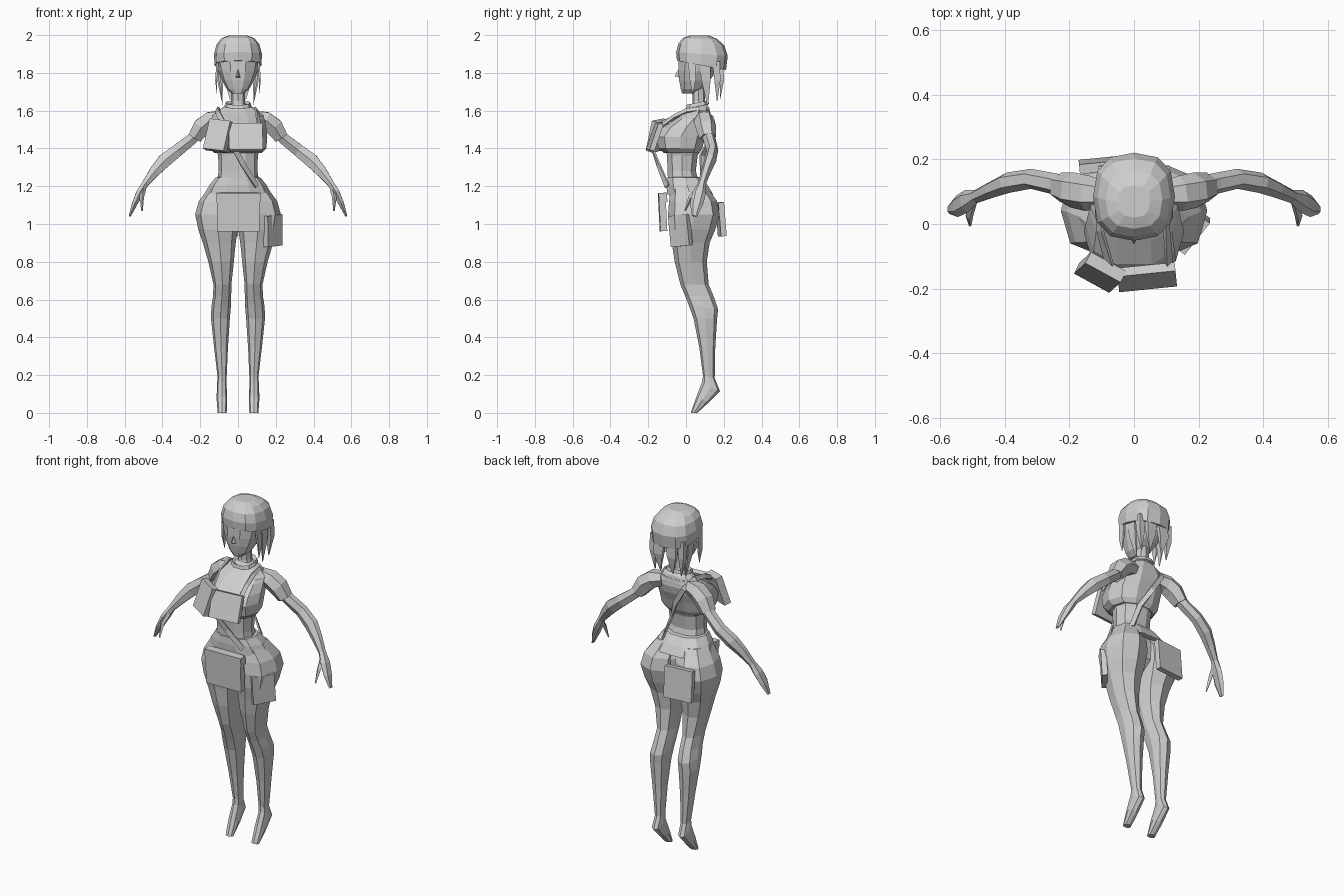
import bpy, bmesh, math
from mathutils import Vector, Matrix, Euler

grey = bpy.data.materials.new("plain_grey")
grey.diffuse_color = (0.62, 0.62, 0.62, 1)


def finish(name, bm):
    bmesh.ops.recalc_face_normals(bm, faces=bm.faces)
    me = bpy.data.meshes.new(name)
    bm.to_mesh(me)
    bm.free()
    me.materials.append(grey)
    ob = bpy.data.objects.new(name, me)
    bpy.context.collection.objects.link(ob)
    return ob


def loft(name, rings, closed_ends=True):
    bm = bmesh.new()
    vs = [[bm.verts.new(p) for p in r] for r in rings]
    n = len(vs[0])
    for a, b in zip(vs, vs[1:]):
        for i in range(n):
            j = (i + 1) % n
            bm.faces.new((a[i], a[j], b[j], b[i]))
    if closed_ends:
        bm.faces.new(vs[0])
        bm.faces.new(vs[-1])
    return finish(name, bm)


def ring(zf, zb, x0, x1, y0, y1, n=8, power=0.85):
    """Level cross-section from its extents; zf / zb are front and back heights."""
    pts = []
    for i in range(n):
        a = 2 * math.pi * i / n
        c, s = math.cos(a), math.sin(a)
        c = math.copysign(abs(c) ** power, c)
        s = math.copysign(abs(s) ** power, s)
        pts.append(Vector(((x0 + x1) / 2 + c * (x1 - x0) / 2,
                           (y0 + y1) / 2 + s * (y1 - y0) / 2,
                           (zf + zb) / 2 + s * (zb - zf) / 2)))
    return pts


def body(name, rows, n=10, power=0.85):
    """Symmetric loft from rows of z, half width, front y, back y."""
    return loft(name, [ring(z, z, -w, w, f, b, n, power) for z, w, f, b in rows])


def tube(name, rows, n=6):
    """Limb along a path: x, y, z, radius across (y-ish), radius in the x-z plane."""
    pts = [Vector(r[:3]) for r in rows]
    rings = []
    for i, p in enumerate(pts):
        t = (pts[min(i + 1, len(pts) - 1)] - pts[max(i - 1, 0)]).normalized()
        up = t.cross(Vector((0, 1, 0))).normalized()
        side = t.cross(up).normalized()
        rings.append([p + side * math.cos(k * 2 * math.pi / n) * rows[i][3]
                      + up * math.sin(k * 2 * math.pi / n) * rows[i][4] for k in range(n)])
    return loft(name, rings)


def box(name, loc, size, rot, bevel=0.006):
    bm = bmesh.new()
    m = Matrix.LocRotScale(Vector(loc), Euler(rot), Vector(size))
    bmesh.ops.create_cube(bm, size=1, matrix=m)
    return finish(name, bm)


def strap(name, pts, width, thick=0.01):
    """Flat band lying around the body axis."""
    pts = [Vector(p) for p in pts]
    rings = []
    for i, p in enumerate(pts):
        t = (pts[min(i + 1, len(pts) - 1)] - pts[max(i - 1, 0)]).normalized()
        out = Vector((p.x, p.y - 0.03, 0.06)).normalized()
        s = t.cross(out).normalized() * width / 2
        o = s.cross(t).normalized() * thick / 2
        rings.append([p + s + o, p + s - o, p - s - o, p - s + o])
    return loft(name, rings)


def mirrored(name, rows, flip):
    return [(-r[0],) + tuple(r[1:]) if flip else r for r in rows]


# legs with tiptoe feet: front z, back z, inner x, outer x, front y, back y
LEG = [(0.0, 0.0, 0.06, 0.108, 0.025, 0.06), (0.085, 0.055, 0.057, 0.113, 0.055, 0.12),
       (0.165, 0.115, 0.06, 0.112, 0.085, 0.18), (0.195, 0.185, 0.06, 0.108, 0.09, 0.152),
       (0.35, 0.35, 0.053, 0.127, 0.07, 0.155), (0.5, 0.5, 0.043, 0.143, 0.04, 0.165),
       (0.57, 0.55, 0.038, 0.141, 0.015, 0.17), (0.62, 0.62, 0.036, 0.132, -0.005, 0.145),
       (0.68, 0.68, 0.035, 0.13, -0.03, 0.12), (0.8, 0.8, 0.022, 0.157, -0.06, 0.11),
       (0.9, 0.9, 0.012, 0.186, -0.075, 0.125), (0.97, 0.97, 0.002, 0.21, -0.09, 0.155),
       (1.05, 1.05, -0.005, 0.227, -0.095, 0.178), (1.12, 1.12, -0.005, 0.208, -0.09, 0.165),
       (1.2, 1.2, -0.005, 0.15, -0.08, 0.11)]
# arms: short sleeve, bare arm and hand, thumb
SLEEVE = [(0.08, 0.09, 1.565, 0.04, 0.04), (0.145, 0.095, 1.55, 0.055, 0.052),
          (0.19, 0.105, 1.515, 0.055, 0.055), (0.228, 0.115, 1.458, 0.045, 0.042)]
ARM = [(0.19, 0.11, 1.5, 0.035, 0.035), (0.25, 0.125, 1.445, 0.033, 0.034),
       (0.32, 0.14, 1.39, 0.031, 0.038), (0.39, 0.128, 1.335, 0.032, 0.042),
       (0.44, 0.107, 1.28, 0.026, 0.033), (0.49, 0.085, 1.215, 0.021, 0.02),
       (0.52, 0.07, 1.165, 0.036, 0.022), (0.548, 0.055, 1.105, 0.034, 0.016),
       (0.573, 0.045, 1.042, 0.014, 0.006)]
THUMB = [(0.5, 0.065, 1.185, 0.014, 0.014), (0.51, 0.025, 1.14, 0.013, 0.012),
         (0.508, -0.005, 1.07, 0.004, 0.004)]
for flip, side in ((True, "left"), (False, "right")):
    loft(side + "_leg", [ring(a, b, *((-x1, -x0) if flip else (x0, x1)), f, k)
                         for a, b, x0, x1, f, k in LEG])
    for part, rows in (("sleeve", SLEEVE), ("arm", ARM), ("thumb", THUMB)):
        tube(side + "_" + part, mirrored(part, rows, flip), 4 if part == "thumb" else 6)

# hips and waistband
body("pelvis", [(0.97, 0.05, -0.06, 0.06), (1.03, 0.16, -0.085, 0.12),
                (1.12, 0.175, -0.09, 0.125), (1.21, 0.14, -0.095, 0.1)])
body("waistband", [(1.155, 0.178, -0.105, 0.15), (1.205, 0.152, -0.108, 0.12),
                   (1.245, 0.12, -0.105, 0.085), (1.25, 0.1, -0.09, 0.06)])
# torso, chest and neck
body("torso", [(1.2, 0.115, -0.1, 0.08), (1.28, 0.103, -0.1, 0.055), (1.36, 0.105, -0.105, 0.065),
               (1.44, 0.125, -0.11, 0.1), (1.52, 0.14, -0.09, 0.13), (1.575, 0.135, -0.02, 0.135),
               (1.615, 0.085, 0.02, 0.125), (1.635, 0.045, 0.035, 0.11)])
body("shirt", [(1.375, 0.125, -0.12, 0.075), (1.4, 0.15, -0.15, 0.09), (1.46, 0.155, -0.165, 0.11),
               (1.51, 0.15, -0.13, 0.13), (1.555, 0.14, -0.06, 0.138), (1.6, 0.11, 0.01, 0.13)])
body("neck", [(1.6, 0.045, 0.03, 0.11), (1.65, 0.036, 0.035, 0.1), (1.74, 0.036, 0.03, 0.1)], 8)
loft("collar", [ring(1.61, 1.635, -0.072, 0.072, -0.005, 0.125, 10),
                ring(1.63, 1.655, -0.066, 0.066, 0.0, 0.12, 10),
                ring(1.615, 1.64, -0.05, 0.05, 0.02, 0.105, 10)], False)

# head, nose and cap
body("head", [(1.69, 0.03, -0.022, 0.04), (1.715, 0.06, -0.03, 0.085), (1.76, 0.085, -0.04, 0.13),
              (1.81, 0.104, -0.045, 0.165), (1.87, 0.116, -0.045, 0.19)], 10)
loft("nose", [[Vector((-0.014, -0.035, 1.775)), Vector((0.014, -0.035, 1.775)),
               Vector((0, -0.035, 1.83))],
              [Vector((-0.003, -0.06, 1.782)), Vector((0.003, -0.06, 1.782)),
               Vector((0, -0.056, 1.79))]])
loft("cap", [ring(zf, zb, -w, w, f, b, 12, 0.78) for zf, zb, w, f, b in
             [(1.862, 1.82, 0.112, -0.035, 0.19), (1.865, 1.815, 0.124, -0.048, 0.212),
              (1.91, 1.89, 0.127, -0.052, 0.221), (1.957, 1.945, 0.113, -0.04, 0.203),
              (1.985, 1.98, 0.088, -0.015, 0.165), (1.998, 1.998, 0.05, 0.02, 0.12)]])

# hair locks: root x, y, width along x, width along y, tip x, tip y, tip z
LOCKS = [(0.108, 0.03, 0.012, 0.04, 0.112, 0.035, 1.69), (0.1, 0.1, 0.016, 0.06, 0.08, 0.115, 1.63),
         (0.09, 0.16, 0.04, 0.04, 0.085, 0.165, 1.65), (0.035, 0.185, 0.07, 0.025, 0.04, 0.18, 1.66)]
for i, (x, y, wx, wy, tx, ty, tz) in enumerate(LOCKS):
    for s in (-1, 1):
        def level(cx, cy, z, k):
            return [Vector((s * cx + a * wx * k / 2, cy + b * wy * k / 2, z))
                    for a, b in ((-1, -1), (1, -1), (1, 1), (-1, 1))]
        loft("hair_lock_%d" % i, [level(x, y, 1.86, 1), level((x + tx) / 2 + 0.006, y + 0.006, 1.76, 0.8),
                                  level(tx, ty, tz, 0.08)])

# chest plates and pouches
box("chest_plate_right", (0.04, -0.165, 1.46), (0.18, 0.028, 0.15), (-0.33, 0, 0.1))
box("chest_plate_left", (-0.105, -0.15, 1.468), (0.125, 0.04, 0.165), (-0.28, 0.1, -0.5))
box("front_pouch", (0.002, -0.124, 1.062), (0.225, 0.036, 0.2), (0.05, 0, 0.02))
box("front_pouch_flap", (0.002, -0.124, 1.14), (0.232, 0.044, 0.05), (0.05, 0, 0.02))
box("side_pouch", (0.185, -0.03, 0.965), (0.125, 0.03, 0.165), (0.05, -0.08, 0.9))
box("back_pouch", (-0.085, 0.185, 1.025), (0.17, 0.03, 0.18), (0.08, 0, 0.1))

# shoulder straps
strap("strap_front", [(-0.11, 0.07, 1.607), (-0.105, -0.02, 1.585), (-0.075, -0.13, 1.53),
                      (-0.03, -0.185, 1.42), (0.03, -0.145, 1.31), (0.1, -0.1, 1.2)], 0.028)
strap("strap_back", [(-0.11, 0.07, 1.607), (-0.08, 0.14, 1.56), (-0.02, 0.13, 1.46),
                     (0.03, 0.085, 1.36), (0.09, 0.09, 1.21)], 0.028)
strap("strap_right", [(0.095, 0.07, 1.61), (0.1, 0.0, 1.6), (0.105, -0.07, 1.565),
                      (0.11, -0.14, 1.51)], 0.022)
